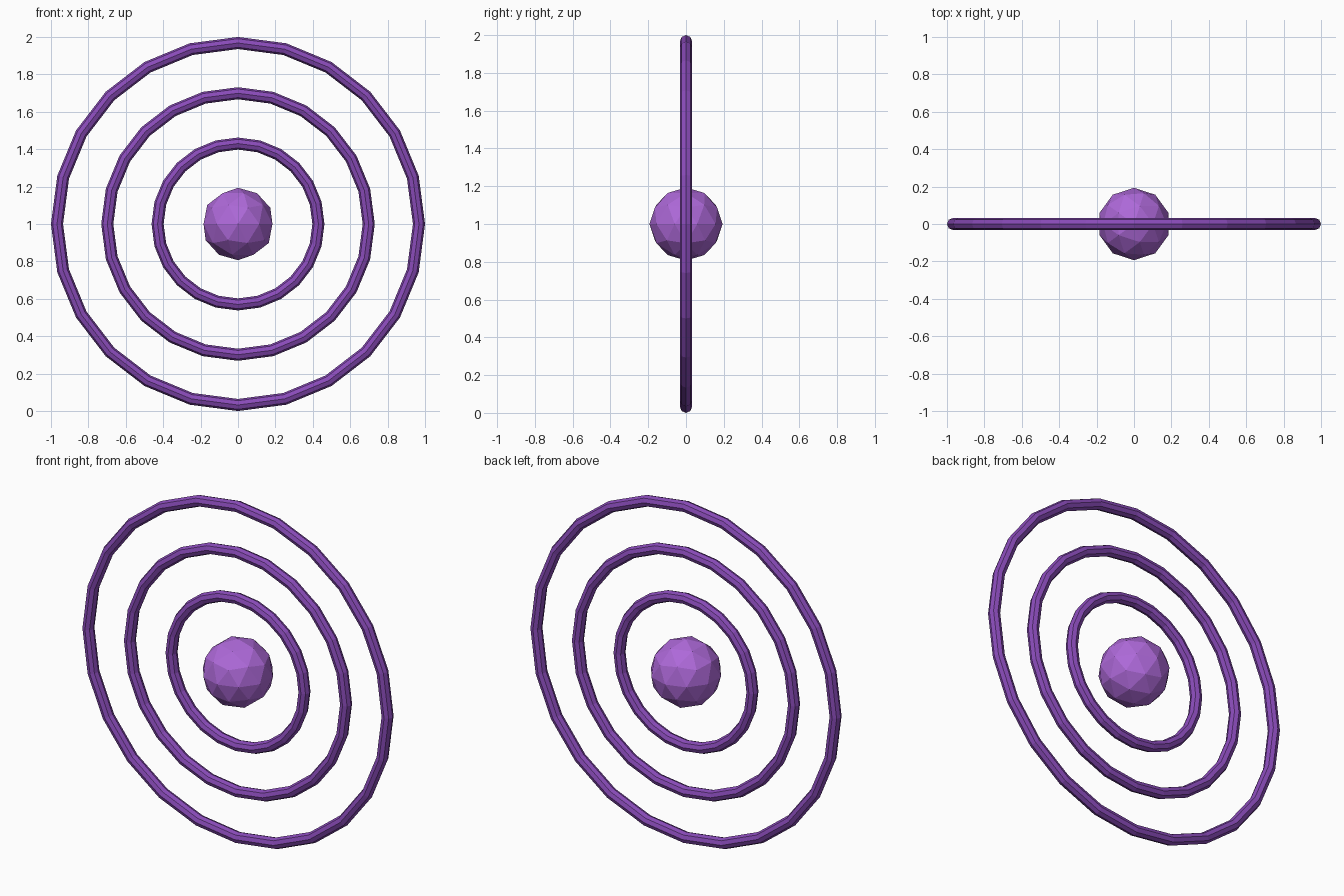
import bpy
from math import pi

if "Cube" in bpy.data.objects:
    bpy.data.objects.remove(bpy.data.objects["Cube"])

CENTRE = (0, 0, 1)
TUBE = 0.0323


def material(name, colour):
    mat = bpy.data.materials.new(name)
    mat.diffuse_color = colour
    mat.use_nodes = True
    mat.node_tree.nodes["Principled BSDF"].inputs["Base Color"].default_value = mat.diffuse_color
    return mat


def finish(name, mat):
    obj = bpy.context.object
    obj.name = name
    obj.data.materials.append(mat)


ring_purple = material("ring_purple", (0.25, 0.07, 0.48, 1))
core_purple = material("core_purple", (0.42, 0.14, 0.69, 1))

# Faceted core ball
bpy.ops.mesh.primitive_ico_sphere_add(subdivisions=2, radius=0.1935, location=CENTRE)
finish("core", core_purple)

# Three upright concentric rings
for name, radius in (("inner_ring", 0.43), ("middle_ring", 0.699), ("outer_ring", 0.9677)):
    bpy.ops.mesh.primitive_torus_add(
        major_radius=radius, minor_radius=TUBE, major_segments=24,
        minor_segments=8, location=CENTRE, rotation=(pi / 2, 0, 0))
    finish(name, ring_purple)
